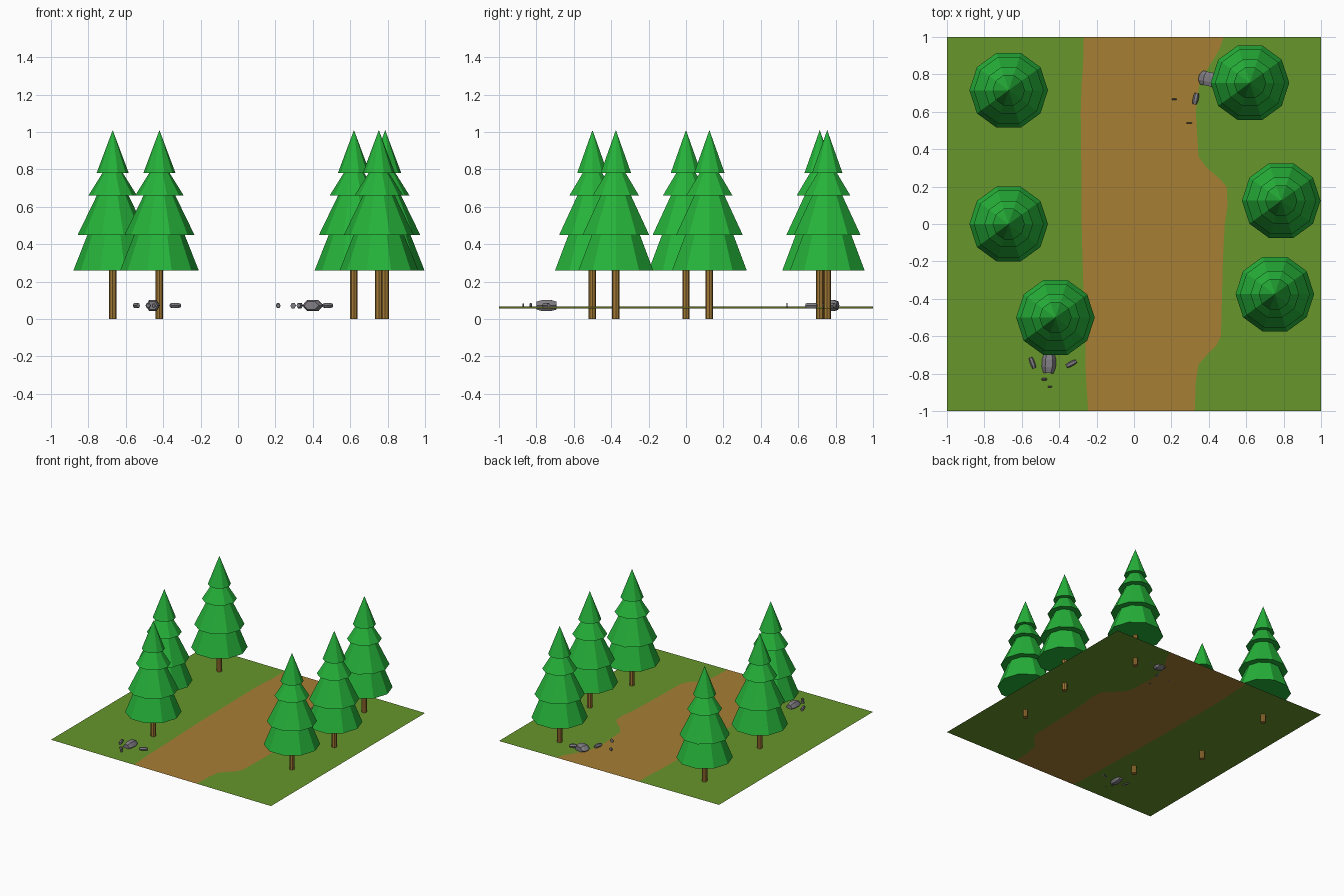
import bpy
import bmesh
from math import cos, sin, pi, radians
from mathutils import Matrix

cube = bpy.data.objects.get("Cube")
if cube:
    bpy.data.objects.remove(cube)


def material(name, colour):
    m = bpy.data.materials.new(name)
    m.diffuse_color = (*colour, 1)
    m.use_nodes = True
    m.node_tree.nodes["Principled BSDF"].inputs["Base Color"].default_value = (*colour, 1)
    return m


GRASS = material("grass green", (0.136, 0.305, 0.024))
DIRT = material("dirt brown", (0.386, 0.209, 0.034))
NEEDLES = material("needle green", (0.019, 0.45, 0.042))
BARK = material("bark brown", (0.36, 0.19, 0.035))
STONE = material("stone grey", (0.22, 0.21, 0.23))


def finish(name, bm, *mats):
    mesh = bpy.data.meshes.new(name)
    bm.to_mesh(mesh)
    bm.free()
    for m in mats:
        mesh.materials.append(m)
    ob = bpy.data.objects.new(name, mesh)
    bpy.context.collection.objects.link(ob)
    return ob


def lathe(name, profile, sides, mat):
    """Faceted solid of revolution around z; radius 0 makes a single tip."""
    bm = bmesh.new()
    rings = []
    for r, z in profile:
        count = sides if r else 1
        rings.append([bm.verts.new((r * cos(2 * pi * i / sides), r * sin(2 * pi * i / sides), z))
                      for i in range(count)])
    for a, b in zip(rings, rings[1:]):
        for i in range(sides):
            j = (i + 1) % sides
            corners = [a[i % len(a)], a[j % len(a)], b[j % len(b)], b[i % len(b)]]
            bm.faces.new(list(dict.fromkeys(corners)))
    bmesh.ops.recalc_face_normals(bm, faces=bm.faces)
    return finish(name, bm, mat)


def ground_z(x):
    return 0.061 - 0.005 * x


# Ground sheet: grass, dirt path, grass, with a ragged path edge
# Each row: y, left edge of path, right edge of path
rows = [(-1, -.245, .325), (-.85, -.255, .33), (-.75, -.26, .345), (-.7, -.26, .39),
        (-.65, -.26, .44), (-.6, -.262, .465), (-.2, -.275, .475), (0, -.28, .485),
        (.1, -.28, .5), (.2, -.28, .495), (.24, -.28, .46), (.3, -.28, .39),
        (.36, -.283, .345), (.6, -.285, .33), (.75, -.28, .35), (.85, -.272, .405),
        (.93, -.27, .455), (1, -.27, .48)]
bm = bmesh.new()
grid = [[bm.verts.new((x, y, ground_z(x))) for x in (-1, left, right, 1)]
        for y, left, right in rows]
for a, b in zip(grid, grid[1:]):
    for k in range(3):
        face = bm.faces.new((a[k], a[k + 1], b[k + 1], b[k]))
        face.material_index = k % 2
finish("ground", bm, GRASS, DIRT)

# Trees: four stacked skirts on a thin trunk
foliage = [(0, .26), (.21, .26), (.135, .45), (.187, .45), (.085, .66),
           (.13, .66), (.055, .78), (.086, .78), (0, 1.01)]
trunk = [(0, 0), (.02, 0), (.02, .3), (0, .3)]
for n, (x, y) in enumerate([(-.67, .715), (-.67, 0), (-.42, -.5),
                            (.62, .755), (.787, .125), (.753, -.375)]):
    lathe(f"tree_foliage_{n}", foliage, 10, NEEDLES).location = (x, y, 0)
    lathe(f"tree_trunk_{n}", trunk, 8, BARK).location = (x, y, 0)

# Stones: six-sided barrels lying along y: x, y, turn, width, length, height
stones = [(-.455, -.745, -3, .075, .105, .06), (-.543, -.742, 20, .026, .062, .028),
          (-.335, -.747, -62, .026, .06, .028), (-.48, -.83, 0, .03, .012, .026),
          (-.45, -.87, 0, .022, .01, .022), (.4, .775, -12, .11, .075, .06),
          (.33, .67, -12, .03, .062, .03), (.48, .78, -60, .028, .055, .028),
          (.215, .667, 0, .026, .01, .026), (.295, .54, 0, .03, .006, .03)]
barrel = [(0, -.5), (.36, -.5), (.5, -.2), (.5, .2), (.36, .5), (0, .5)]
for n, (x, y, turn, w, l, h) in enumerate(stones):
    ob = lathe(f"stone_{n}", barrel, 6, STONE)
    ob.data.transform(Matrix.Rotation(radians(turn), 4, 'Z')
                      @ Matrix.Diagonal((w, l, h * 1.15, 1))
                      @ Matrix.Rotation(radians(90), 4, 'X'))
    ob.location = (x, y, .072)
